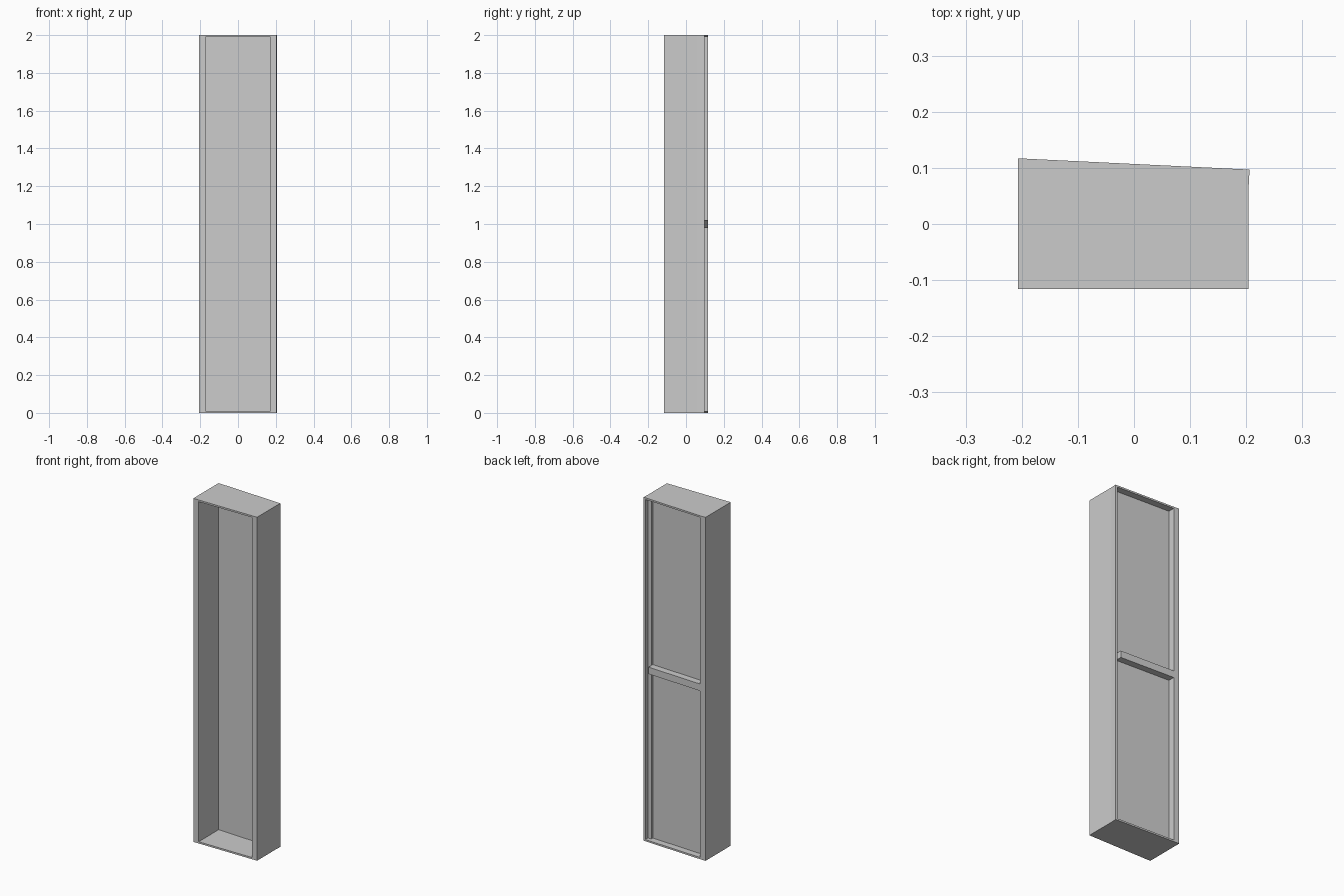
import bpy
import bmesh

# Remove the default cube
cube = bpy.data.objects.get("Cube")
if cube:
    bpy.data.objects.remove(cube, do_unlink=True)

# Single flat grey
grey = bpy.data.materials.new("plain_grey")
grey.use_nodes = True
colour = (0.6, 0.6, 0.6, 1)
grey.diffuse_color = colour
grey.node_tree.nodes["Principled BSDF"].inputs["Base Color"].default_value = colour

FRONT = -0.116
HEIGHT = 2.0
BOARD = 0.01      # top and bottom thickness
INNER = 0.172     # half width of the opening
RECESS = 0.039    # depth of the panel behind the rear edge


def rear(x, inset=0.0):
    """Slanted rear line of the case, moved inwards by inset."""
    return 0.107 - 0.0486 * x - inset


def prism(name, plan, z0, z1):
    """Extrude a plan outline between two heights."""
    bm = bmesh.new()
    base = bm.faces.new([bm.verts.new((x, y, z0)) for x, y in plan])
    grown = bmesh.ops.extrude_face_region(bm, geom=[base])
    for v in grown["geom"]:
        if isinstance(v, bmesh.types.BMVert):
            v.co.z = z1
    bmesh.ops.recalc_face_normals(bm, faces=bm.faces)
    mesh = bpy.data.meshes.new(name)
    bm.to_mesh(mesh)
    bm.free()
    mesh.materials.append(grey)
    obj = bpy.data.objects.new(name, mesh)
    bpy.context.collection.objects.link(obj)
    return obj


def rear_strip(name, x0, x1, deep, shallow, z0, z1):
    """Part that follows the slanted rear line."""
    prism(name, [(x0, rear(x0, deep)), (x1, rear(x1, deep)),
                 (x1, rear(x1, shallow)), (x0, rear(x0, shallow))], z0, z1)


# Top and bottom boards
outline = [(-0.207, FRONT), (0.204, FRONT), (0.204, 0.062),
           (0.206, rear(0.206)), (-0.207, rear(-0.207))]
prism("bottom_board", outline, 0, BOARD)
prism("top_board", outline, HEIGHT - BOARD, HEIGHT)

# Side walls, the left one stepped behind a thin rear lip
z0, z1 = BOARD, HEIGHT - BOARD
prism("right_side", [(-0.207, FRONT), (-INNER, FRONT),
                     (-INNER, rear(-INNER)), (-0.207, rear(-0.207))], z0, z1)
step = 0.194
prism("left_side", [(INNER, FRONT), (0.204, FRONT), (0.204, 0.062),
                    (0.206, rear(0.206)), (step, rear(step)),
                    (step, rear(step, 0.025)), (INNER, rear(INNER, 0.025))], z0, z1)

# Recessed panel and the rail across its rear
rear_strip("back_panel", -INNER, INNER, RECESS + 0.009, RECESS, z0, z1)
rear_strip("middle_rail", -INNER, INNER, RECESS, 0, 0.98, 1.02)
